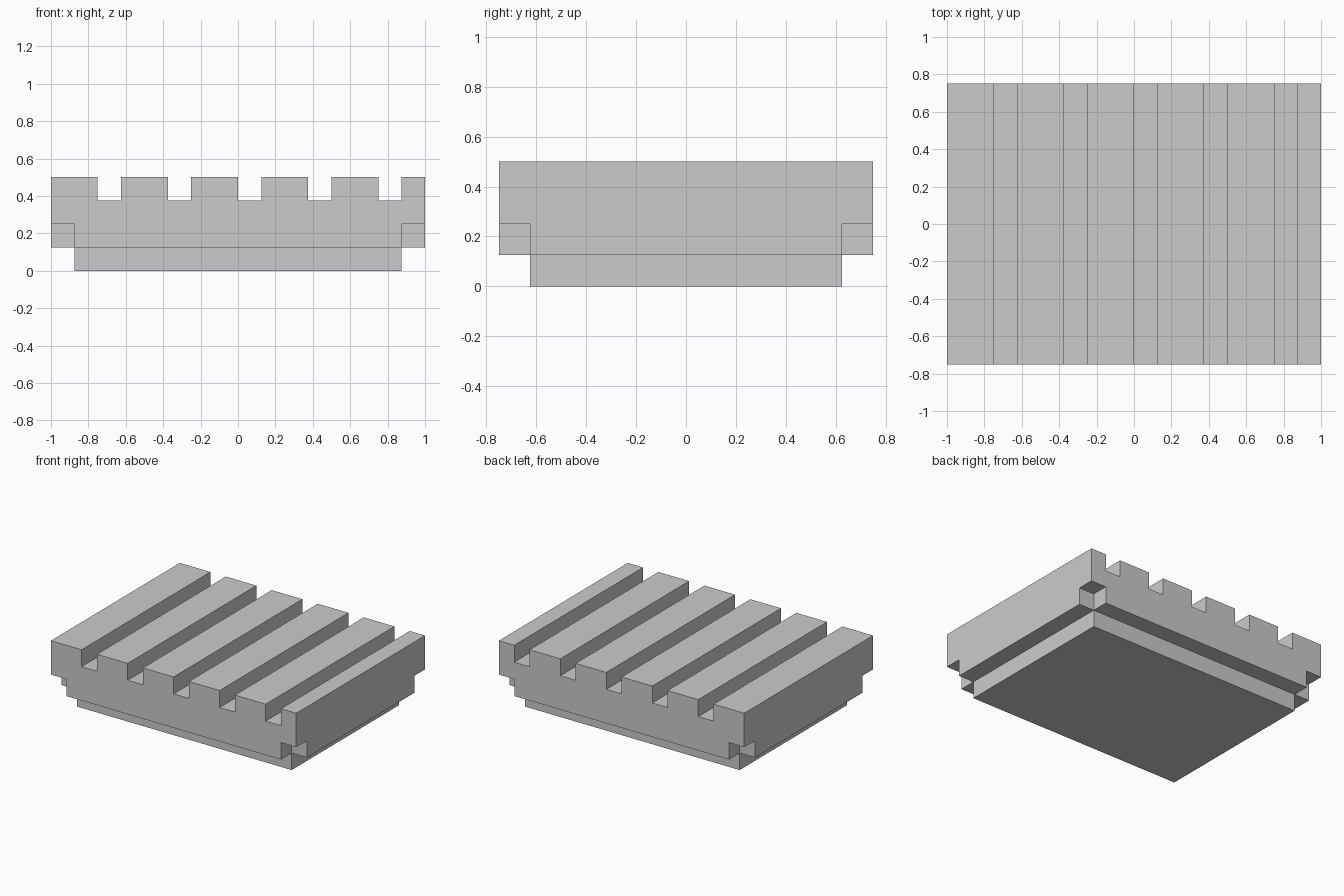
import bpy, bmesh
from mathutils import Vector

if "Cube" in bpy.data.objects:
    bpy.data.objects.remove(bpy.data.objects["Cube"])

HX, HY, U = 1.0, 0.75, 0.125      # half width, half depth, step unit


def add_object(name, bm):
    bmesh.ops.recalc_face_normals(bm, faces=bm.faces)
    mesh = bpy.data.meshes.new(name)
    bm.to_mesh(mesh)
    bm.free()
    obj = bpy.data.objects.new(name, mesh)
    bpy.context.collection.objects.link(obj)
    return obj


def add_box(name, lo, hi):
    lo, hi = Vector(lo), Vector(hi)
    bm = bmesh.new()
    bmesh.ops.create_cube(bm, size=1)
    for v in bm.verts:
        v.co = (lo + hi) / 2 + v.co * (hi - lo)
    return add_object(name, bm)


def cut(target, cutter):
    mod = target.modifiers.new(cutter.name, 'BOOLEAN')
    mod.operation, mod.solver, mod.object = 'DIFFERENCE', 'EXACT', cutter
    bpy.context.view_layer.objects.active = target
    bpy.ops.object.modifier_apply(modifier=mod.name)
    bpy.data.objects.remove(cutter)


# Front profile: stepped underside, grooved top
profile = [(-HX, 4 * U), (-HX, U), (-HX + U, U), (-HX + U, 0),
           (HX - U, 0), (HX - U, U), (HX, U), (HX, 4 * U)]
for x in (0.75, 0.375, 0, -0.375, -0.75):
    profile += [(x + U, 4 * U), (x + U, 3 * U), (x, 3 * U), (x, 4 * U)]

# Platform body extruded from front to back
bm = bmesh.new()
face = bm.faces.new([bm.verts.new((x, -HY, z)) for x, z in profile])
ext = bmesh.ops.extrude_face_region(bm, geom=[face])
bmesh.ops.translate(bm, vec=(0, 2 * HY, 0),
                    verts=[g for g in ext['geom'] if isinstance(g, bmesh.types.BMVert)])
platform = add_object("grooved_platform", bm)

for sy in (-1, 1):
    # Recess of the base along front and back
    cut(platform, add_box("base_recess", (-1.2, min(sy * (HY - U), sy), -0.1),
                          (1.2, max(sy * (HY - U), sy), U)))
    # Corner notches under the deck
    for sx in (-1, 1):
        xs = sorted((sx * (HX - U), sx * 1.2))
        ys = sorted((sy * (HY - U), sy * 1.0))
        cut(platform, add_box("corner_notch", (xs[0], ys[0], -0.1), (xs[1], ys[1], 2 * U)))
